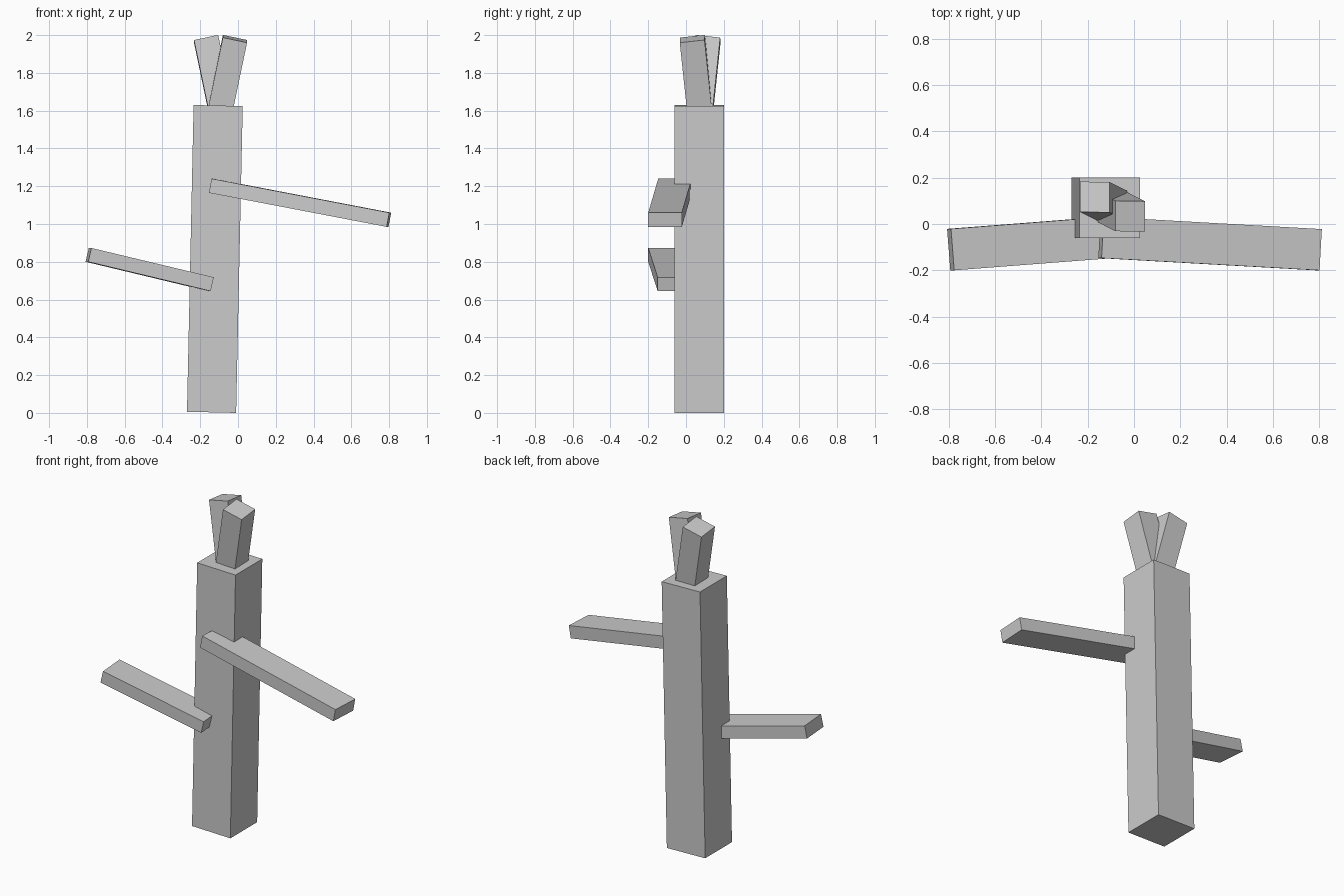
import bpy
import bmesh
import math
from mathutils import Matrix, Vector

if "Cube" in bpy.data.objects:
    bpy.data.objects.remove(bpy.data.objects["Cube"])

grey = bpy.data.materials.new("plain grey")
grey.diffuse_color = (0.6, 0.6, 0.6, 1)
grey.use_nodes = True
grey.node_tree.nodes["Principled BSDF"].inputs["Base Color"].default_value = grey.diffuse_color


def beam(name, corner, length, width, height):
    """Box spanned by three edge vectors from one corner."""
    bm = bmesh.new()
    bmesh.ops.create_cube(bm, size=1)
    corner, a, b, c = map(Vector, (corner, length, width, height))
    for v in bm.verts:
        p = v.co + Vector((0.5, 0.5, 0.5))
        v.co = corner + a * p.x + b * p.y + c * p.z
    bmesh.ops.recalc_face_normals(bm, faces=bm.faces[:])
    mesh = bpy.data.meshes.new(name)
    bm.to_mesh(mesh)
    bm.free()
    mesh.materials.append(grey)
    obj = bpy.data.objects.new(name, mesh)
    bpy.context.collection.objects.link(obj)
    return obj


# Slightly leaning square post
beam("post", (-0.27, -0.06, 0.006), (0.26, 0, -0.006), (0, 0.26, 0), (0.035, 0, 1.624))

# Flat arms fixed to the front of the post
beam("right_arm", (-0.154, -0.147, 1.165), (0.941, -0.053, -0.18), (0.01, 0.178, 0), (0.014, 0, 0.075))
beam("left_arm", (-0.793, -0.2, 0.80), (0.648, 0.05, -0.155), (-0.014, 0.179, 0), (0.017, 0, 0.073))

# Two top pegs splayed apart, the second a half turn of the first
peg = ((-0.08, -0.031, 1.987), (0.128, -0.002, -0.027), (0, 0.131, 0.014), (-0.077, 0.039, -0.368))
beam("front_peg", *peg)
back = beam("back_peg", *peg)
pivot = Matrix.Translation((-0.0925, 0.075, 0))
back.data.transform(pivot @ Matrix.Rotation(math.pi, 4, "Z") @ pivot.inverted())
